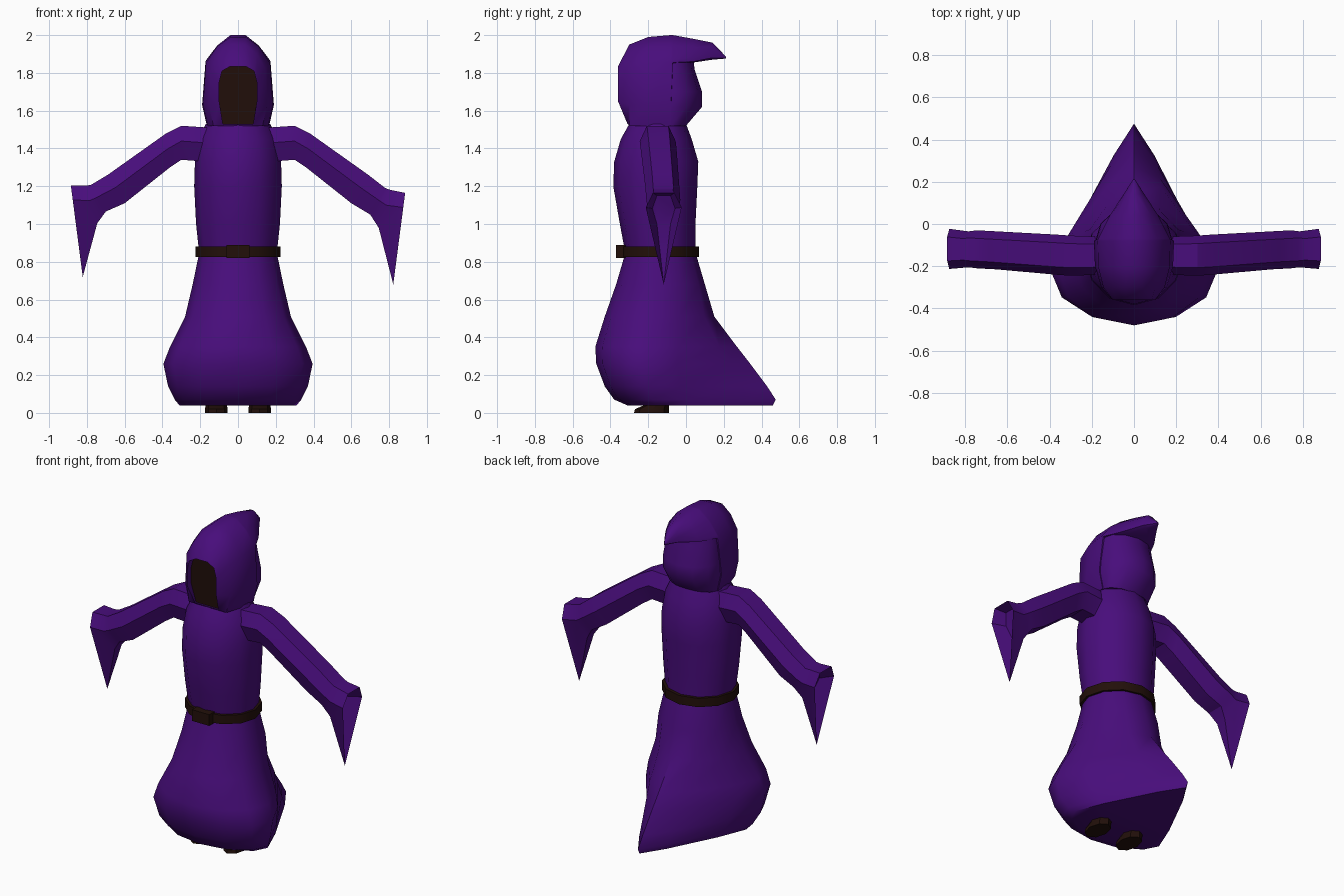
import bpy
import bmesh
from math import sin, cos, pi, radians, copysign

if "Cube" in bpy.data.objects:
    bpy.data.objects.remove(bpy.data.objects["Cube"], do_unlink=True)


def make_material(name, colour):
    mat = bpy.data.materials.new(name)
    mat.use_nodes = True
    mat.diffuse_color = (*colour, 1)
    mat.node_tree.nodes["Principled BSDF"].inputs["Base Color"].default_value = (*colour, 1)
    return mat


PURPLE = make_material("purple cloth", (0.065, 0.004, 0.2))
BROWN = make_material("dark brown", (0.016, 0.005, 0.003))


def loft(name, rings, mat, angle=40):
    """Skin a list of closed rings and cap both ends."""
    bm = bmesh.new()
    loops = [[bm.verts.new(p) for p in ring] for ring in rings]
    n = len(rings[0])
    for a, b in zip(loops, loops[1:]):
        for i in range(n):
            j = (i + 1) % n
            bm.faces.new((a[i], a[j], b[j], b[i]))
    bm.faces.new(loops[0][::-1])
    bm.faces.new(loops[-1])
    bmesh.ops.remove_doubles(bm, verts=bm.verts, dist=0.0005)
    bmesh.ops.recalc_face_normals(bm, faces=bm.faces)
    mesh = bpy.data.meshes.new(name)
    bm.to_mesh(mesh)
    bm.free()
    mesh.materials.append(mat)
    obj = bpy.data.objects.new(name, mesh)
    bpy.context.collection.objects.link(obj)
    bpy.ops.object.select_all(action="DESELECT")
    obj.select_set(True)
    bpy.context.view_layer.objects.active = obj
    bpy.ops.object.shade_smooth_by_angle(angle=radians(angle))
    return obj


def ring(z, half, front, back, mid=-0.15, point=1.0, sides=12):
    """Horizontal oval; a larger point value draws the back into a tip."""
    pts = []
    for i in range(sides):
        s, c = sin(2 * pi * i / sides), -cos(2 * pi * i / sides)
        if c > 1e-6:
            x = copysign(abs(s) ** point, s) if abs(s) > 1e-6 else 0
            pts.append((half * x, mid + (back - mid) * c ** point, z))
        else:
            pts.append((half * s, mid + (mid - front) * c, z))
    return pts


# Skirt with a trailing pointed hem
loft("robe_skirt", [
    ring(0.04, 0.31, -0.31, 0.46, -0.15, 1.8),
    ring(0.07, 0.335, -0.38, 0.475, -0.18, 1.8),
    ring(0.14, 0.37, -0.43, 0.43, -0.21, 1.8),
    ring(0.26, 0.395, -0.475, 0.34, -0.22, 1.7),
    ring(0.35, 0.36, -0.48, 0.27, -0.21, 1.5),
    ring(0.51, 0.28, -0.43, 0.15, -0.18, 1.2),
    ring(0.68, 0.24, -0.37, 0.1),
    ring(0.85, 0.205, -0.32, 0.05),
], PURPLE, 50)

# Torso
loft("robe_torso", [
    ring(0.84, 0.205, -0.32, 0.05),
    ring(1.0, 0.222, -0.35, 0.05),
    ring(1.2, 0.232, -0.385, 0.06),
    ring(1.33, 0.228, -0.38, 0.065),
    ring(1.45, 0.21, -0.345, 0.03),
    ring(1.53, 0.17, -0.3, 0.0),
], PURPLE, 50)

# Belt and buckle
loft("belt", [ring(z, 0.224, -0.345, 0.07) for z in (0.825, 0.88)], BROWN)
loft("belt_buckle", [
    [(x, y, z) for x, y in ((-0.06, -0.37), (0.06, -0.37), (0.06, -0.32), (-0.06, -0.32))]
    for z in (0.82, 0.89)], BROWN)


# Hood: arched cross-sections running from the face opening to the drooping peak
def arch(half, y, low_shift=0.0):
    pts = [(x, y + (low_shift if i == 0 else 0), z) for i, (x, z) in enumerate(half)]
    return pts + [(-x, yy, z) for x, yy, z in reversed(pts)]


opening = [(0.08, 1.53), (0.1, 1.65), (0.1, 1.75), (0.085, 1.81), (0.04, 1.835)]
hood_rings = [
    arch(opening, -0.315, 0.02),
    arch(opening, -0.36, 0.05),
    arch([(0.13, 1.52), (0.155, 1.63), (0.145, 1.82), (0.1, 1.9), (0.04, 1.95)], -0.3),
    arch([(0.16, 1.52), (0.185, 1.63), (0.17, 1.85), (0.11, 1.94), (0.04, 1.99)], -0.2),
    arch([(0.165, 1.52), (0.19, 1.63), (0.172, 1.86), (0.11, 1.945), (0.04, 2.0)], -0.08),
    arch([(0.15, 1.85), (0.17, 1.855), (0.167, 1.87), (0.11, 1.945), (0.04, 2.0)], -0.07),
    arch([(0.08, 1.855), (0.115, 1.86), (0.11, 1.88), (0.08, 1.935), (0.03, 1.98)], 0.04),
    arch([(0.03, 1.87), (0.05, 1.88), (0.045, 1.91), (0.035, 1.94), (0.012, 1.96)], 0.14),
    arch([(0.003, 1.876), (0.004, 1.88), (0.004, 1.882), (0.003, 1.884), (0.002, 1.886)], 0.212),
]
loft("hood", hood_rings, PURPLE)

# Shadowed face set inside the hood opening
loft("face", [arch(opening, -0.32, 0.02), arch(opening, -0.3, 0.02)], BROWN)

# Rounded back of the hood below the peak
loft("hood_back", [
    ring(1.52, 0.16, -0.2, 0.0, -0.08),
    ring(1.62, 0.183, -0.2, 0.085, -0.08),
    ring(1.7, 0.18, -0.2, 0.085, -0.08),
    ring(1.82, 0.168, -0.2, 0.045, -0.08),
    ring(1.87, 0.16, -0.2, 0.04, -0.08),
], PURPLE, 50)


# Sleeves: six-sided sections, opening into a long pointed cuff
def section(side, top, low, y, wide, mid=0.45, low_wide=0.6, lift=0.0):
    def at(t, w):
        return (side * (top[0] + (low[0] - top[0]) * t), y + w * wide,
                top[1] + (low[1] - top[1]) * t + lift)
    return [at(0, 0.6), at(mid, 1), at(1, low_wide),
            at(1, -low_wide), at(mid, -1), at(0, -0.6)]


for side, label, lift in ((1, "left", 0.0), (-1, "right", 0.04)):
    loft(label + "_sleeve", [
        section(side, (0.15, 1.51), (0.17, 1.33), -0.15, 0.09),
        section(side, (0.3, 1.52), (0.3, 1.34), -0.15, 0.095),
        section(side, (0.38, 1.48), (0.36, 1.3), -0.145, 0.095),
        section(side, (0.69, 1.26), (0.6, 1.11), -0.125, 0.09),
        section(side, (0.78, 1.19), (0.7, 1.05), -0.12, 0.09, lift=lift * 0.4),
        section(side, (0.81, 1.18), (0.745, 0.98), -0.12, 0.085, 0.4, 0.4, lift * 0.6),
        section(side, (0.885, 1.165), (0.822, 0.68), -0.118, 0.095, 0.16, 0, lift),
        section(side, (0.82, 1.15), (0.77, 1.0), -0.118, 0.06, lift=lift * 0.6),
    ], PURPLE, 30)

    # Boot, mostly hidden under the hem
    boot = [ring(0.0, 0.06, -0.275, -0.09, -0.18, sides=8),
            ring(0.02, 0.06, -0.27, -0.09, -0.18, sides=8),
            ring(0.05, 0.055, -0.2, -0.09, -0.15, sides=8)]
    loft(label + "_boot", [[(x + side * 0.115, y, z) for x, y, z in r] for r in boot], BROWN)
